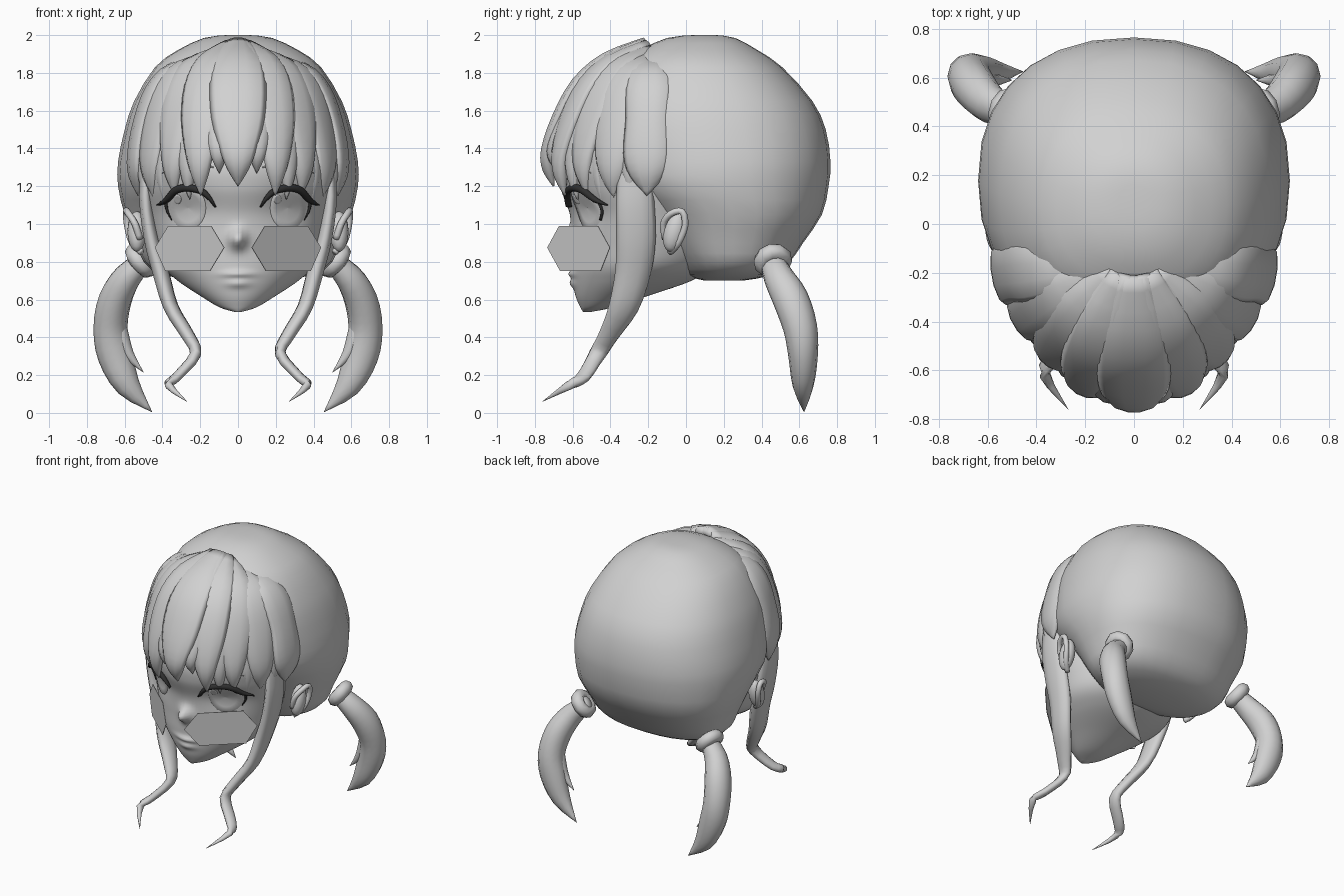
import bpy, bmesh, math
from math import sin, cos, pi, exp, radians
from mathutils import Vector, Matrix
from mathutils.bvhtree import BVHTree

cube = bpy.data.objects.get("Cube")
if cube:
    bpy.data.objects.remove(cube, do_unlink=True)


def material(name, v):
    m = bpy.data.materials.new(name)
    m.use_nodes = True
    m.diffuse_color = (v, v, v, 1)
    m.node_tree.nodes["Principled BSDF"].inputs["Base Color"].default_value = (v, v, v, 1)
    return m


GREY = material("plain_grey", 0.64)
DARK = material("dark_lash", 0.03)


def finish(name, bm, mat=GREY, front=False, smooth=True):
    """Turn a bmesh into an object; open front patches face -y."""
    bmesh.ops.recalc_face_normals(bm, faces=bm.faces)
    bm.normal_update()
    for f in bm.faces:
        f.smooth = smooth
        if front and f.normal.y > 0:
            f.normal_flip()
    me = bpy.data.meshes.new(name)
    bm.to_mesh(me)
    bm.free()
    me.materials.append(mat)
    ob = bpy.data.objects.new(name, me)
    bpy.context.collection.objects.link(ob)
    return ob


def dense(rows, n):
    """Catmull-Rom interpolation of rows of numbers."""
    out = []
    last = len(rows) - 1
    for i in range(last):
        quad = (rows[max(i - 1, 0)], rows[i], rows[i + 1], rows[min(i + 2, last)])
        for k in range(n):
            t = k / n
            out.append([0.5 * (2 * b + (c - a) * t + (2 * a - 5 * b + 4 * c - d) * t * t
                               + (3 * b - a - 3 * c + d) * t ** 3) for a, b, c, d in zip(*quad)])
    return out + [list(rows[-1])]


def skin(rings, caps=True):
    """Bridge a list of closed point rings."""
    bm = bmesh.new()
    vs = [[bm.verts.new(p) for p in ring] for ring in rings]
    n = len(vs[0])
    for a, b in zip(vs, vs[1:]):
        for i in range(n):
            j = (i + 1) % n
            bm.faces.new((a[i], a[j], b[j], b[i]))
    if caps:
        bm.faces.new(vs[0])
        bm.faces.new(vs[-1])
    return bm


def spow(v, e):
    return math.copysign(abs(v) ** e, v)


def loft(rows, seg, power, steps):
    """Rows: height, half width, front y, back y."""
    rings = []
    for z, w, yf, yb in dense(rows, steps):
        cy, d = (yf + yb) / 2, (yb - yf) / 2
        angles = [2 * pi * i / seg for i in range(seg)]
        rings.append([Vector((w * spow(sin(a), 2 / power), cy - d * spow(cos(a), 2 / power), z))
                      for a in angles])
    return rings


def sweep(name, rows, ref, mat=GREY, seg=10, steps=3):
    """Rows: x, y, z, half width along ref, half thickness."""
    rows = dense(rows, steps)
    pts = [Vector(r[:3]) for r in rows]
    rings = []
    for i, (p, r) in enumerate(zip(pts, rows)):
        t = (pts[min(i + 1, len(pts) - 1)] - pts[max(i - 1, 0)]).normalized()
        side = (Vector(ref) - t * t.dot(Vector(ref))).normalized()
        up = t.cross(side)
        a, b = max(r[3], 0.001), max(r[4], 0.001)
        rings.append([p + side * a * cos(2 * pi * k / seg) + up * b * sin(2 * pi * k / seg)
                      for k in range(seg)])
    return finish(name, skin(rings), mat)


# Back hair mass
finish("back_hair", skin(loft([
    (2.0, .06, .04, .16), (1.985, .18, -.1, .26), (1.92, .32, -.24, .38), (1.83, .44, -.34, .51),
    (1.65, .55, -.43, .67), (1.5, .6, -.45, .74), (1.33, .635, -.42, .765), (1.2, .635, -.38, .755),
    (1.05, .6, -.22, .72), (.9, .54, -.12, .62), (.8, .5, -.05, .55), (.73, .4, .0, .46),
    (.7, .2, .1, .3)], 28, 2.3, 2)))

# Face with sculpted nose, lips and eye sockets
rings = loft([
    (.535, .02, -.545, -.5), (.56, .1, -.56, -.38), (.62, .2, -.585, -.2), (.7, .32, -.6, .03),
    (.78, .4, -.605, .15), (.9, .44, -.605, .2), (1.05, .475, -.615, .2), (1.2, .51, -.665, .2),
    (1.35, .53, -.66, .2), (1.6, .46, -.56, .2), (1.8, .27, -.34, .1)], 96, 1.85, 8)


def bump(x, z, cx, cz, rx, rz):
    return exp(-((x - cx) / rx) ** 2 - ((z - cz) / rz) ** 2)


for ring in rings:
    for p in ring:
        if p.y < -.3:
            x, z = abs(p.x), p.z
            p.y += (.025 * bump(x, z, .27, 1.08, .12, .1) - .085 * bump(x, z, 0, .92, .04, .05)
                    - .02 * bump(x, z, 0, .735, .08, .018) - .018 * bump(x, z, 0, .685, .06, .022))
face = finish("face", skin(rings))
tree = BVHTree.FromPolygons([v.co for v in face.data.vertices],
                            [tuple(p.vertices) for p in face.data.polygons])


def on_face(x, z, off):
    hit = tree.ray_cast(Vector((x, -3, z)), Vector((0, 1, 0)))[0]
    return Vector((x, (hit.y if hit else -.4) - off, z))


def disc(name, cx, cz, rx, rz, off):
    """Thin oval laid over the face, with a short rim."""
    spec = ((1, off - .003), (.98, off), (.66, off), (.33, off), (.02, off))
    rings = [[on_face(cx + rx * k * cos(2 * pi * i / 28), cz + rz * k * sin(2 * pi * i / 28), o)
              for i in range(28)] for k, o in spec]
    finish(name, skin(rings, False), front=True)


for s, label in ((1, "left_"), (-1, "right_")):
    # Eyes
    disc(label + "iris", s * .265, 1.085, .095, .115, .005)
    disc(label + "eye_highlight", s * .265 - .055, 1.13, .02, .025, .008)

    def strip(name, rows, ref, mat, off, thick):
        sweep(label + name, [(*on_face(s * x, z, off), w, thick) for x, z, w in rows], ref, mat)

    strip("upper_lash", [(.12, 1.09, .003), (.15, 1.135, .012), (.195, 1.175, .018),
                         (.27, 1.192, .02), (.33, 1.178, .02), (.375, 1.13, .016),
                         (.42, 1.1, .003)], (0, 0, 1), DARK, .015, .018)
    strip("outer_lash", [(.385, 1.13, .01), (.375, 1.07, .007), (.35, 1.02, .002)],
          (1, 0, 0), DARK, .008, .008)
    strip("eyebrow", [(.13, 1.3, .003), (.25, 1.32, .008), (.4, 1.27, .002)],
          (0, 0, 1), GREY, .003, .005)

    # Hexagonal cheek plate
    bm = bmesh.new()
    hexagon = ((.074, .875), (.143, .99), (.37, .99), (.44, .875), (.385, .75), (.15, .75))
    bm.faces.new([bm.verts.new((s * x, -.735 + .905 * (x - .074), z)) for x, z in hexagon])
    plate = finish(label + "cheek_plate", bm, front=True, smooth=False)
    plate.modifiers.new("thickness", "SOLIDIFY").thickness = .004

    # Ear
    bm = bmesh.new()
    bmesh.ops.create_uvsphere(bm, u_segments=16, v_segments=10, radius=1,
                              matrix=Matrix.Translation((s * .535, -.06, .96))
                              @ Matrix.Rotation(radians(-15), 4, 'X')
                              @ Matrix.Diagonal((.05, .058, .11, 1)))
    finish(label + "ear", bm)
    sweep(label + "ear_rim", [(s * x, y, z, .018, .018) for x, y, z in (
        (.52, -.11, .92), (.545, -.12, 1.0), (.58, -.08, 1.055), (.592, -.02, 1.065),
        (.585, -.005, .99), (.56, -.04, .9), (.51, -.085, .85))], (1, 0, .1))

    # Long curled side lock
    sweep(label + "side_lock", [(s * x, y, z, w, t) for x, y, z, w, t in (
        (.475, -.27, 1.42, .08, .03), (.49, -.27, 1.15, .1, .035), (.46, -.265, .93, .105, .04),
        (.41, -.28, .75, .095, .045), (.355, -.33, .56, .08, .04), (.265, -.41, .41, .055, .035),
        (.225, -.47, .31, .045, .03), (.325, -.545, .19, .04, .025), (.365, -.62, .145, .025, .022),
        (.27, -.76, .06, .001, .001))], (0, 1, .15))

    # Pigtail, its loose strand and the tie
    sweep(label + "pigtail", [(s * x, y, z, w, t) for x, y, z, w, t in (
        (.48, .45, .82, .05, .06), (.585, .49, .72, .075, .08), (.65, .555, .6, .088, .095),
        (.675, .605, .45, .09, .09), (.65, .62, .3, .092, .078), (.58, .62, .14, .065, .055),
        (.455, .625, .005, .001, .001))], (1, 0, 0), seg=12)
    sweep(label + "pigtail_strand", [(s * x, y, z, w, w) for x, y, z, w in (
        (.65, .58, .55, .04), (.625, .59, .42, .045), (.58, .59, .31, .03),
        (.5, .59, .215, .001))], (1, 0, 0))
    axis = Vector((s * .75, .2, -.6))
    bpy.ops.mesh.primitive_torus_add(major_segments=10, minor_segments=8, major_radius=.06,
                                     minor_radius=.045, location=(s * .515, .46, .805),
                                     rotation=axis.to_track_quat('Z', 'Y').to_euler())
    tie = bpy.context.object
    tie.name = label + "hair_tie"
    tie.data.materials.append(GREY)
    bpy.ops.object.shade_smooth()


# Fringe locks running from the hairline over the forehead
def fringe(name, deg, tip, width=1.0, reach=1.0, blunt=0.0):
    a = radians(deg)
    reach *= 1 - .06 * sin(2 * a) ** 2
    rows = []
    profile = ((.08, 1.955, .06), (.45, 1.875, .105), (.72, 1.745, .125), (.9, 1.56, .118),
               (1.0, 1.39, .08 + blunt), (.985, 1.29, .048 + blunt), (.94, 1.2, .002))
    for r, z, w in profile:
        if z < 1.5:
            z = 1.5 - (1.5 - z) * (1.5 - tip) / .3
        z -= .1 * max(1 - r, 0) * sin(a) ** 2 * (z > 1.5)
        rows.append((.56 * reach * r ** .6 * sin(a),
                     -.17 - .565 * reach * r * cos(a) + .06 * r * sin(a) ** 2, z, w * width,
                     .004 if w < .01 else .035))
    sweep(name, rows, (cos(a), sin(a), 0))


fringe("fringe_centre", 0, 1.2, 1.2)
for s, label in ((1, "left_"), (-1, "right_")):
    for i, (deg, tip, blunt) in enumerate(((22, 1.15, 0), (41, 1.15, 0), (60, 1.14, .02),
                                           (80, 1.15, .045))):
        fringe(f"{label}fringe_{i + 1}", s * deg, tip, blunt=blunt)
    for i, (deg, tip) in enumerate(((11, 1.27), (31, 1.13), (51, 1.1), (70, 1.12))):
        fringe(f"{label}fringe_inner_{i + 1}", s * deg, tip, .75, .965)
